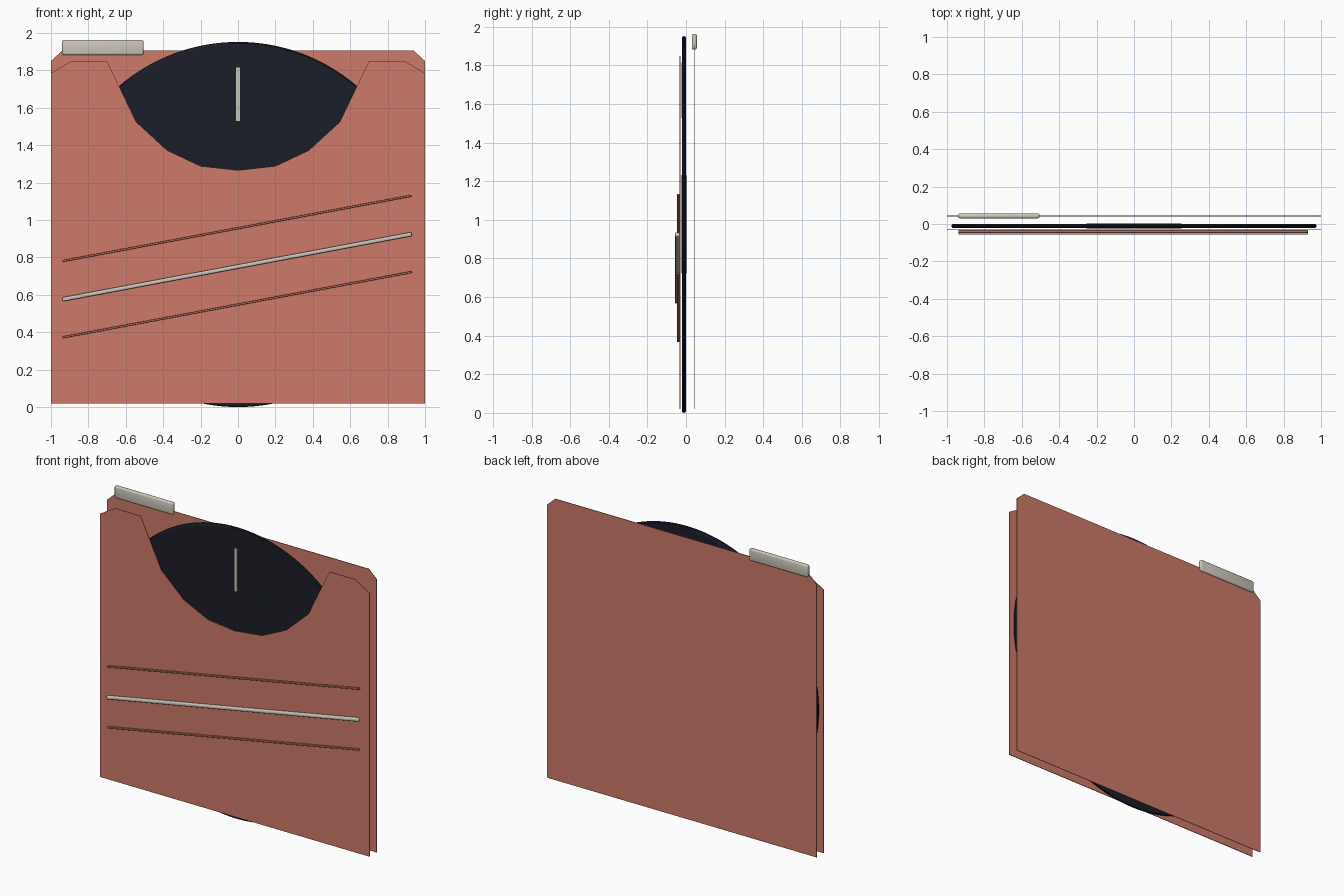
import bpy, bmesh, math

cube = bpy.data.objects.get("Cube")
if cube:
    bpy.data.objects.remove(cube, do_unlink=True)


def material(name, rgb):
    m = bpy.data.materials.new(name)
    m.use_nodes = True
    m.diffuse_color = (*rgb, 1)
    bsdf = next(n for n in m.node_tree.nodes if n.type == 'BSDF_PRINCIPLED')
    bsdf.inputs["Base Color"].default_value = (*rgb, 1)
    return m


CORAL = material("coral card", (0.61, 0.195, 0.141))
COPPER = material("copper trim", (0.50, 0.15, 0.10))
BLACK = material("blue black vinyl", (0.011, 0.0125, 0.021))
IVORY = material("warm grey", (0.61, 0.578, 0.503))


def add_object(name, bm, mat, smooth=False):
    bmesh.ops.recalc_face_normals(bm, faces=bm.faces)
    mesh = bpy.data.meshes.new(name)
    bm.to_mesh(mesh)
    bm.free()
    mesh.materials.append(mat)
    ob = bpy.data.objects.new(name, mesh)
    bpy.context.collection.objects.link(ob)
    if smooth:
        bpy.ops.object.select_all(action='DESELECT')
        ob.select_set(True)
        bpy.context.view_layer.objects.active = ob
        bpy.ops.object.shade_smooth_by_angle(angle=math.radians(35))
    return ob


def sheet(name, half, y, thick=0.004):
    """Thin upright card from its left-half outline, mirrored across x."""
    outline = half + [(-x, z) for x, z in reversed(half) if x != 0]
    bm = bmesh.new()
    face = bm.faces.new([bm.verts.new((x, y - thick / 2, z)) for x, z in outline])
    ext = bmesh.ops.extrude_face_region(bm, geom=[face])
    moved = [v for v in ext["geom"] if isinstance(v, bmesh.types.BMVert)]
    bmesh.ops.translate(bm, verts=moved, vec=(0, thick, 0))
    return add_object(name, bm, CORAL)


def bar(name, size, loc, mat, bevel=0, tilt=0):
    """Box with optional rounded edges, tilted in the front plane."""
    bm = bmesh.new()
    bmesh.ops.create_cube(bm, size=1)
    bmesh.ops.scale(bm, verts=bm.verts, vec=size)
    if bevel:
        bmesh.ops.bevel(bm, geom=bm.edges[:], offset=bevel, segments=3,
                        profile=0.5, affect='EDGES')
    ob = add_object(name, bm, mat, smooth=bool(bevel))
    ob.location = loc
    ob.rotation_euler.y = -tilt
    return ob


def lathe(name, profile, center, mat, steps=144):
    """Turn a (radius, y) profile around the y axis."""
    bm = bmesh.new()
    verts = [bm.verts.new((r, y, 0)) for r, y in profile]
    edges = [bm.edges.new(pair) for pair in zip(verts, verts[1:])]
    bmesh.ops.spin(bm, geom=verts + edges, cent=(0, 0, 0), axis=(0, 1, 0),
                   angle=math.tau, steps=steps, use_merge=False)
    bmesh.ops.remove_doubles(bm, verts=bm.verts, dist=0.00005)
    ob = add_object(name, bm, mat, smooth=True)
    ob.location = center
    return ob


# Sleeve: plain back card and front card with a scooped thumb opening
sheet("sleeve_back", [(-1, 0.02), (-1, 1.85), (-0.94, 1.905)], 0.043)
sheet("sleeve_front", [(-1, 0.02), (-1, 1.785), (-0.89, 1.85), (-0.7, 1.85),
                       (-0.545, 1.525), (-0.38, 1.373), (-0.2, 1.288),
                       (0, 1.266)], -0.031)

# Record: grooved disc with rounded rim, then the raised label area
RADIUS, HALF = 0.976, 0.0105
CENTER = (0, -0.0105, RADIUS)
rings = 44
grooves = []
for i in range(rings * 2 + 1):
    r = 0.27 + (RADIUS - 0.03 - 0.27) * i / (rings * 2)
    grooves.append((r, HALF - 0.001 * (i % 2)))
rim = [(RADIUS - 0.008, HALF), (RADIUS - 0.002, HALF * 0.6), (RADIUS, 0)]
upper = [(0, HALF)] + grooves + rim
lower = [(r, -y) for r, y in reversed(upper[:-1])]
lathe("record_disc", upper + lower, CENTER, BLACK)

label = HALF + 0.003
lathe("record_label", [(0, label), (0.252, label), (0.26, HALF - 0.002),
                       (0.26, 0.002 - HALF), (0.252, -label), (0, -label)],
      CENTER, BLACK, steps=64)

# Light strip on the face of the record
bar("record_strip", (0.02, 0.004, 0.288), (0, -0.0225, 1.672), IVORY)

# Index tab clipped over the back card
bar("index_tab", (0.435, 0.026, 0.081), (-0.7225, 0.043, 1.9225), IVORY, bevel=0.01)

# Slanted trim bars across the front card
TILT = math.atan2(0.35, 1.87)
bar("main_trim_bar", (1.9, 0.024, 0.022), (-0.005, -0.045, 0.75), IVORY, 0.007, TILT)
for name, z in (("upper_trim_bar", 0.955), ("lower_trim_bar", 0.547)):
    bar(name, (1.9, 0.015, 0.011), (-0.005, -0.04, z), COPPER, 0.003, TILT)
